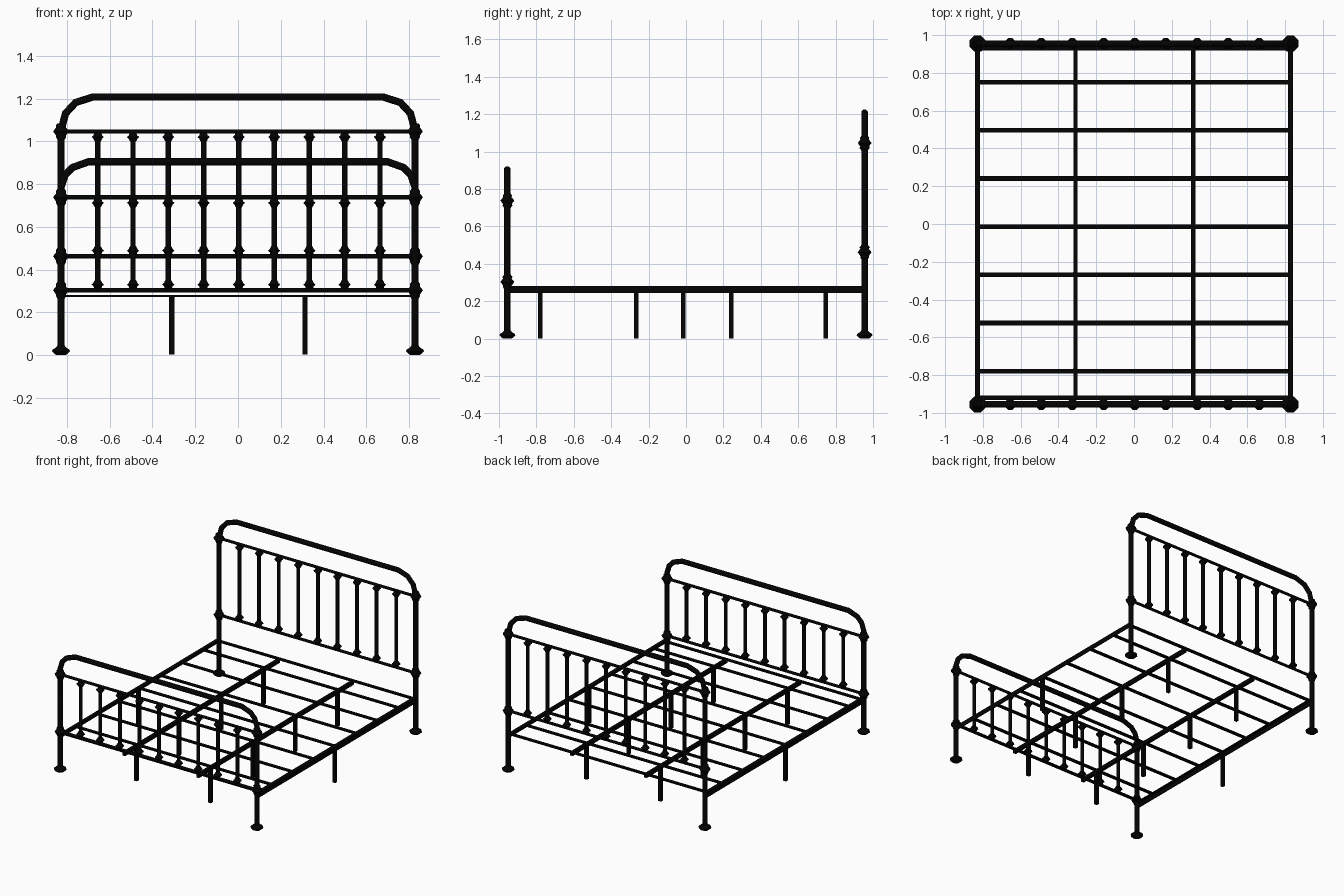
import bpy, bmesh, math
from mathutils import Vector, Matrix

if "Cube" in bpy.data.objects:
    bpy.data.objects.remove(bpy.data.objects["Cube"])

PX, PY = 0.828, 0.955      # post positions
N = 8                      # sides of the tubes

black = bpy.data.materials.new("black_metal")
black.diffuse_color = (0.001, 0.001, 0.001, 1)
black.use_nodes = True
black.node_tree.nodes["Principled BSDF"].inputs["Base Color"].default_value = black.diffuse_color


def finish(name, bm, angle=50):
    bmesh.ops.recalc_face_normals(bm, faces=bm.faces)
    me = bpy.data.meshes.new(name)
    bm.to_mesh(me)
    bm.free()
    me.materials.append(black)
    ob = bpy.data.objects.new(name, me)
    bpy.context.collection.objects.link(ob)
    bpy.ops.object.select_all(action='DESELECT')
    ob.select_set(True)
    bpy.context.view_layer.objects.active = ob
    bpy.ops.object.shade_smooth_by_angle(angle=math.radians(angle))
    return ob


def add_box(bm, x, y, z, sx, sy, sz):
    bmesh.ops.create_cube(bm, size=1, matrix=Matrix.Translation((x, y, z)) @ Matrix.Diagonal((sx, sy, sz, 1)))


def add_rings(bm, rings):
    # skin a row of vertex rings and cap both ends
    for r0, r1 in zip(rings, rings[1:]):
        for j in range(len(r0)):
            bm.faces.new((r0[j], r0[j - 1], r1[j - 1], r1[j]))
    bm.faces.new(rings[0])
    bm.faces.new(rings[-1])


def add_sweep(bm, path, r):
    # round tube along a path in an XZ plane, mitred at the bends
    path = [Vector(p) for p in path]
    side = Vector((0, 1, 0))
    rings = []
    for i, p in enumerate(path):
        a = (p - path[i - 1]).normalized() if i else None
        b = (path[i + 1] - p).normalized() if i < len(path) - 1 else None
        t = ((a or b) + (b or a)).normalized()
        n = t.cross(side) / t.dot(a or b)
        rings.append([bm.verts.new(p + r * (side * math.cos(u) + n * math.sin(u)))
                      for u in [math.tau * (j + 0.5) / N for j in range(N)]])
    add_rings(bm, rings)


def add_lathe(bm, x, y, profile):
    # turned shape about a vertical axis, profile = (radius, z)
    add_rings(bm, [[bm.verts.new((x + r * math.cos(u), y + r * math.sin(u), z))
                    for u in [math.tau * (j + 0.5) / N for j in range(N)]] for r, z in profile])


def bed_end(name, y, corner, low, high):
    # bent tube: two posts and the top rail in one piece
    path = [(-PX, y, 0.01)] + [(-x, y, z) for x, z in corner]
    path += [(-x, y, z) for x, _, z in reversed(path)]
    bm = bmesh.new()
    add_sweep(bm, path, 0.0185)
    finish(name + "_tube_frame", bm)

    # thin cross rails
    bm = bmesh.new()
    for z in (low, high):
        add_sweep(bm, [(-PX, y, z), (PX, y, z)], 0.0105)
    finish(name + "_cross_rails", bm)

    # spindles and their flared end knobs
    bars, knobs = bmesh.new(), bmesh.new()
    for i in range(-4, 5):
        x = i * 0.165 + 0.004
        add_sweep(bars, [(x, y, low), (x, y, high)], 0.0135)
        for z, s in ((low, 1), (high, -1)):
            add_lathe(knobs, x, y, [(r, z + s * d) for r, d in
                      ((0.012, 0.006), (0.020, 0.012), (0.021, 0.018), (0.031, 0.026),
                       (0.022, 0.034), (0.019, 0.041), (0.014, 0.048))])
    finish(name + "_spindles", bars)
    finish(name + "_spindle_knobs", knobs)

    # cast joints and feet on the posts
    joints, feet = bmesh.new(), bmesh.new()
    for x in (-PX, PX):
        for z in (low, high):
            add_lathe(joints, x, y, [(r, z + d) for r, d in
                      ((0.019, -0.038), (0.025, -0.028), (0.025, -0.020), (0.032, -0.010),
                       (0.040, 0.0), (0.032, 0.010), (0.025, 0.018), (0.026, 0.028), (0.019, 0.038))])
        add_lathe(feet, x, y, [(0.024, 0.0), (0.034, 0.006), (0.046, 0.018),
                               (0.041, 0.027), (0.028, 0.033), (0.019, 0.044)])
    finish(name + "_post_joints", joints)
    finish(name + "_post_feet", feet)


bed_end("headboard", PY, [(PX, 1.05), (0.807, 1.13), (0.76, 1.181), (0.68, 1.207)], 0.462, 1.046)
bed_end("footboard", -PY, [(PX, 0.785), (0.81, 0.84), (0.775, 0.877), (0.70, 0.904)], 0.303, 0.738)

# angle-iron side rails: upright outer plate with a flange turned inwards at the top
for name, s in (("left_side_rail", -1), ("right_side_rail", 1)):
    bm = bmesh.new()
    section = [(0.842, 0.244), (0.842, 0.281), (0.814, 0.281), (0.814, 0.276), (0.837, 0.276), (0.837, 0.244)]
    add_rings(bm, [[bm.verts.new((s * x, y, z)) for x, z in section] for y in (-PY, PY)])
    finish(name, bm, 30)

# cross slats
bm = bmesh.new()
for y in [-0.92, 0.931] + [-0.779 + 0.255 * i for i in range(7)]:
    add_box(bm, 0, y, 0.276, 1.66, 0.025, 0.010)
finish("slats", bm, 30)

# lengthwise beams under the slats
bm = bmesh.new()
for x in (-0.31, 0.313):
    add_box(bm, x, 0, 0.262, 0.023, 1.865, 0.028)
finish("centre_beams", bm, 30)

# square support legs under beams and side rails
bm = bmesh.new()
spots = [(x, y) for x in (-0.31, 0.313) for y in (-0.778, -0.267, 0.242, 0.748)]
for x, y in spots + [(-0.826, -0.016), (0.826, -0.016)]:
    add_box(bm, x, y, 0.138, 0.024, 0.024, 0.272)
finish("support_legs", bm, 30)
